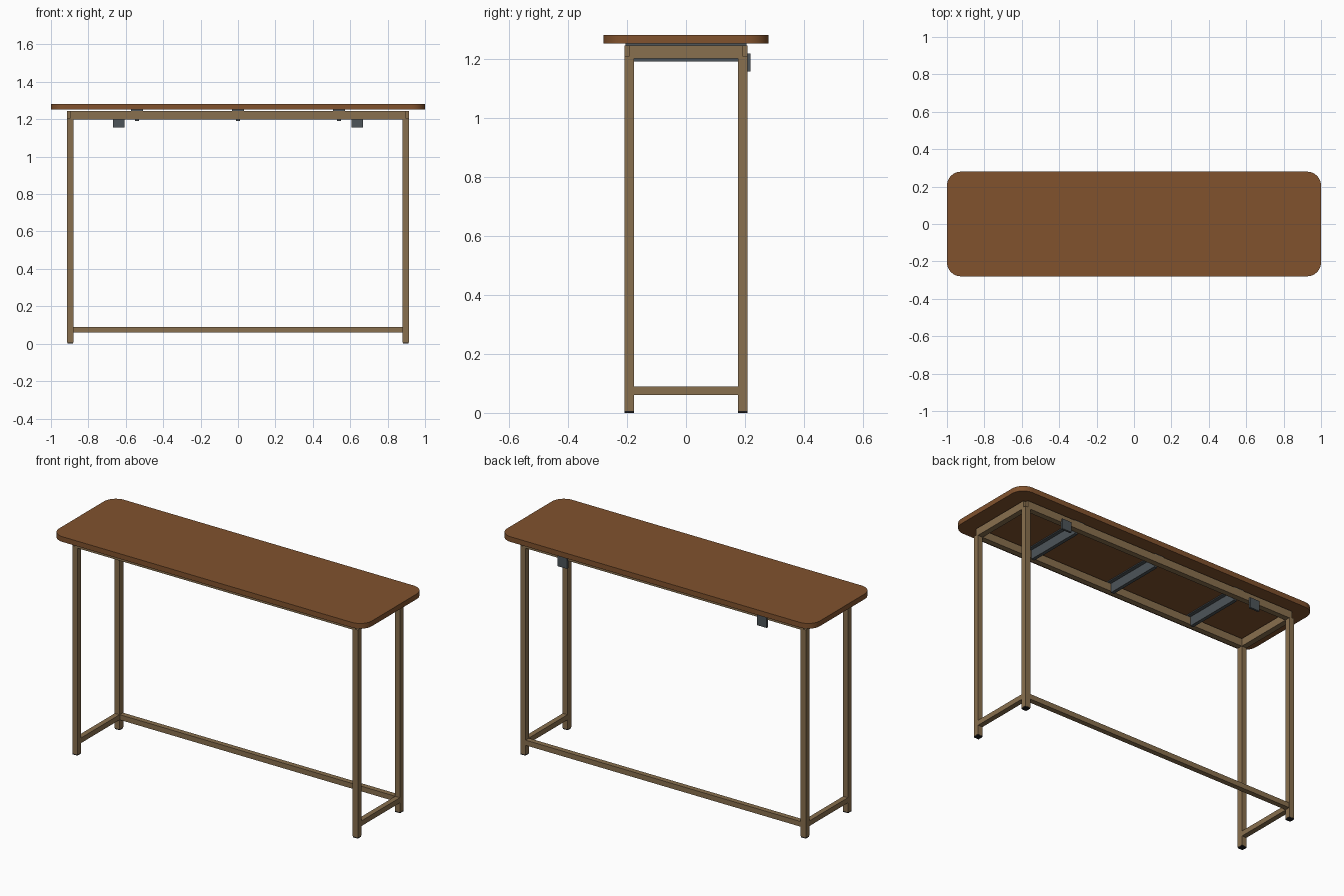
import bpy, bmesh, math

if "Cube" in bpy.data.objects:
    bpy.data.objects.remove(bpy.data.objects["Cube"])


def material(name, rgb):
    m = bpy.data.materials.new(name)
    m.diffuse_color = (*rgb, 1)
    m.use_nodes = True
    m.node_tree.nodes["Principled BSDF"].inputs["Base Color"].default_value = m.diffuse_color
    return m


WOOD = material("brown wood", (0.22, 0.085, 0.027))
FRAME = material("bronze metal", (0.25, 0.16, 0.077))
STEEL = material("grey steel", (0.075, 0.09, 0.10))
RUBBER = material("black rubber", (0.012, 0.012, 0.013))


def finish(name, bm, mat):
    bmesh.ops.recalc_face_normals(bm, faces=bm.faces)
    me = bpy.data.meshes.new(name)
    bm.to_mesh(me)
    bm.free()
    me.materials.append(mat)
    ob = bpy.data.objects.new(name, me)
    bpy.context.collection.objects.link(ob)
    return ob


def box(name, x0, x1, y0, y1, z0, z1, mat):
    bm = bmesh.new()
    bmesh.ops.create_cube(bm, size=1)
    for v in bm.verts:
        v.co.x = x1 if v.co.x > 0 else x0
        v.co.y = y1 if v.co.y > 0 else y0
        v.co.z = z1 if v.co.z > 0 else z0
    return finish(name, bm, mat)


# Table top with rounded corners
R, N = 0.075, 8
bm = bmesh.new()
ring = []
for i, (sx, sy) in enumerate([(1, 1), (-1, 1), (-1, -1), (1, -1)]):
    for k in range(N + 1):
        a = math.pi / 2 * (i + k / N)
        ring.append(bm.verts.new((sx * (1 - R) + R * math.cos(a),
                                  sy * (0.28 - R) + R * math.sin(a), 1.251)))
face = bm.faces.new(ring)
ext = bmesh.ops.extrude_face_region(bm, geom=[face])
for v in ext["geom"]:
    if isinstance(v, bmesh.types.BMVert):
        v.co.z = 1.281
top = finish("table_top", bm, WOOD)
bpy.context.view_layer.objects.active = top
top.select_set(True)
bpy.ops.object.shade_smooth_by_angle(angle=math.radians(30))

# Square tube legs and rubber feet
XO, YO, T = 0.913, 0.209, 0.033
CX, CY = XO - T / 2, YO - T / 2
for sx, side in ((-1, "left"), (1, "right")):
    for sy, end in ((-1, "front"), (1, "back")):
        x, y, h = sx * CX, sy * CY, T / 2
        box(f"{end}_{side}_leg", x - h, x + h, y - h, y + h, 0.006, 1.207, FRAME)
        h -= 0.001
        box(f"{end}_{side}_foot", x - h, x + h, y - h, y + h, 0, 0.006, RUBBER)
    # Upper and lower side rails
    x = sx * CX
    box(f"{side}_upper_rail", x - T / 2, x + T / 2, -CY, CY, 1.2, 1.245, FRAME)
    box(f"{side}_lower_rail", x - 0.015, x + 0.015, -CY + T / 2, CY - T / 2,
        0.06, 0.09, FRAME)
    # Hanging bracket plates on the back rail
    bx = sx * 0.638
    box(f"{side}_back_bracket", bx - 0.031, bx + 0.031, YO - 0.002, 0.219,
        1.157, 1.217, STEEL)

# Long rails
for sy, end in ((-1, "front"), (1, "back")):
    y = sy * CY
    box(f"{end}_upper_rail", -CX, CX, y - T / 2, y + T / 2, 1.2, 1.245, FRAME)
box("back_lower_rail", -CX + T / 2, CX - T / 2, CY - 0.015, CY + 0.015,
    0.06, 0.09, FRAME)

# T-shaped cross supports under the top
for i, x in enumerate((-0.54, 0, 0.54)):
    box(f"cross_support_plate_{i}", x - 0.031, x + 0.031, -0.205, 0.205,
        1.245, 1.251, STEEL)
    box(f"cross_support_web_{i}", x - 0.01, x + 0.01, -CY + T / 2, CY - T / 2,
        1.191, 1.246, STEEL)
